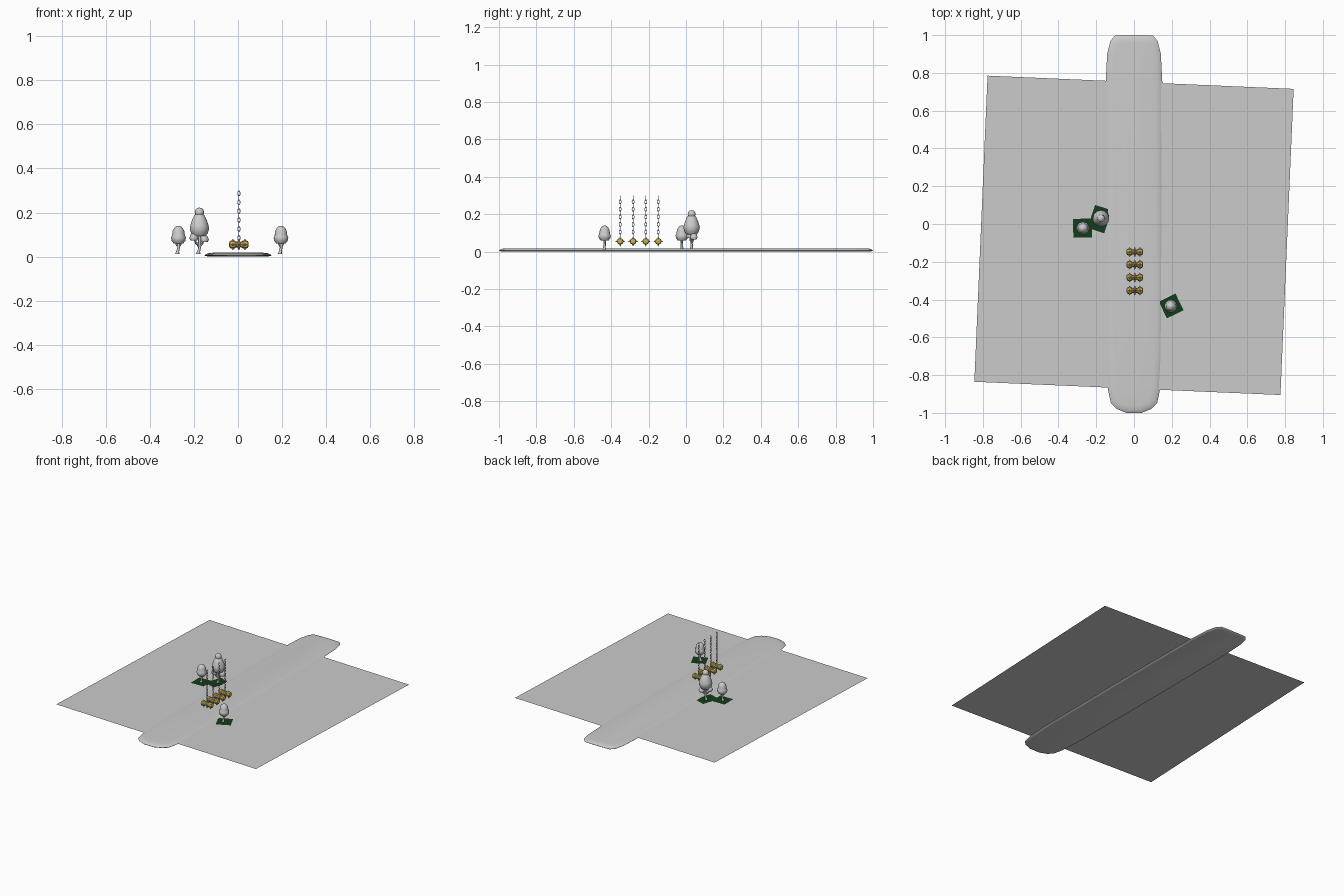
import bpy, bmesh, math
from mathutils import Matrix, Vector

cube = bpy.data.objects.get("Cube")
if cube:
    bpy.data.objects.remove(cube, do_unlink=True)


def material(name, rgb):
    m = bpy.data.materials.new(name)
    m.use_nodes = True
    m.diffuse_color = (*rgb, 1)
    m.node_tree.nodes["Principled BSDF"].inputs["Base Color"].default_value = (*rgb, 1)
    return m


GREY = material("plain grey", (0.6, 0.6, 0.6))
GREEN = material("dark green", (0.006, 0.045, 0.01))
GOLD = material("gold", (0.6, 0.43, 0.09))


def finish(name, bm, mat, smooth=True, angle=50):
    bmesh.ops.recalc_face_normals(bm, faces=bm.faces)
    mesh = bpy.data.meshes.new(name)
    bm.to_mesh(mesh)
    bm.free()
    mesh.materials.append(mat)
    ob = bpy.data.objects.new(name, mesh)
    bpy.context.collection.objects.link(ob)
    if smooth:
        bpy.ops.object.select_all(action='DESELECT')
        ob.select_set(True)
        bpy.context.view_layer.objects.active = ob
        bpy.ops.object.shade_smooth_by_angle(angle=math.radians(angle))
    return ob


def loft(bm, rings):
    """Skin a list of equal point rings and cap both ends."""
    loops = [[bm.verts.new(p) for p in ring] for ring in rings]
    n = len(loops[0])
    for a, b in zip(loops, loops[1:]):
        for i in range(n):
            j = (i + 1) % n
            bm.faces.new((a[i], a[j], b[j], b[i]))
    bm.faces.new(loops[0])
    bm.faces.new(loops[-1])


def lathe(bm, profile, matrix, sides):
    loft(bm, [[matrix @ Vector((r * math.cos(t), r * math.sin(t), z))
               for t in (math.tau * i / sides for i in range(sides))]
              for r, z in profile])


def limb(bm, points, radii, sides=8):
    """Tapered trunk or branch with level cross-sections."""
    loft(bm, [[Vector(p) + Vector((r * math.cos(t), r * math.sin(t), 0))
               for t in (math.tau * i / sides for i in range(sides))]
              for p, r in zip(points, radii)])


def square(name, x, y, z, w, d, turn, mat):
    bm = bmesh.new()
    m = Matrix.Translation((x, y, z)) @ Matrix.Rotation(math.radians(turn), 4, 'Z')
    bm.faces.new([bm.verts.new(m @ Vector((sx * w / 2, sy * d / 2, 0)))
                  for sx, sy in ((-1, -1), (1, -1), (1, 1), (-1, 1))])
    return finish(name, bm, mat, smooth=False)


# Ground sheet, slightly turned
GROUND = 0.011
square("ground", 0, -0.06, GROUND, 1.622, 1.622, -2.47, GREY)

# Long rounded walkway slab
half = [(0.04, -1.0), (0.09, -0.98), (0.122, -0.95), (0.137, -0.88), (0.147, -0.7),
        (0.152, 0), (0.15, 0.75), (0.142, 0.9), (0.125, 0.97), (0.1, 0.997), (0.06, 1.0)]
outline = half + [(-x, y) for x, y in reversed(half)]
bm = bmesh.new()
loft(bm, [[(x * (1 - d / 0.15), y * (1 - d), z) for x, y in outline]
          for d, z in ((0.02, 0), (0.004, 0.003), (0, 0.007), (0.008, 0.012),
                       (0.02, 0.016), (0.04, 0.018))])
finish("walkway", bm, GREY, angle=60)

# Crown shapes: radius and height, from bottom to tip
ROUND_CROWN = [(0.008, 0.066), (0.022, 0.06), (0.031, 0.072), (0.034, 0.086), (0.03, 0.094),
               (0.028, 0.103), (0.026, 0.118), (0.019, 0.131), (0.01, 0.138), (0.002, 0.14)]
TALL_CROWN = [(0.01, 0.1), (0.028, 0.093), (0.038, 0.106), (0.044, 0.128), (0.041, 0.143),
              (0.034, 0.165), (0.023, 0.188), (0.019, 0.192), (0.021, 0.2), (0.019, 0.211),
              (0.011, 0.22), (0.002, 0.222)]
TUFT = [(0.004, -0.01), (0.016, -0.014), (0.021, -0.004), (0.018, 0.004),
        (0.014, 0.013), (0.002, 0.02)]


def tree(name, x, y, crown, turn):
    base = Matrix.Translation((x, y, 0)) @ Matrix.Rotation(math.radians(turn), 4, 'Z')
    bm = bmesh.new()
    lathe(bm, crown, base, 12)
    finish(name + "_crown", bm, GREY)
    top = crown[0][1] + 0.008
    bm = bmesh.new()
    limb(bm, [base @ Vector(p) for p in ((-0.006, 0, GROUND), (-0.004, 0, 0.022),
                                         (0.001, 0, 0.042), (0, 0, top))],
         (0.011, 0.007, 0.006, 0.007))
    for s in (-1, 1):
        limb(bm, [base @ Vector(p) for p in ((0, 0, 0.04), (s * 0.009, 0, 0.054),
                                             (s * 0.014, 0, 0.068))], (0.005, 0.004, 0.003))
    finish(name + "_trunk", bm, GREY)
    return base


def tufts(name, base, places):
    bm = bmesh.new()
    for x, y, z in places:
        lathe(bm, TUFT, base @ Matrix.Translation((x, y, z)), 10)
        limb(bm, [base @ Vector(p) for p in ((0, 0, 0.045), (x * 0.6, y * 0.6, 0.058),
                                             (x, y, z - 0.006))], (0.005, 0.004, 0.003))
    finish(name, bm, GREY)


# Three trees, each on a green patch
tree("left_round_tree", 0.195, -0.435, ROUND_CROWN, 20)
tree("right_round_tree", -0.27, -0.022, ROUND_CROWN, 0)
tall = tree("tall_tree", -0.175, 0.03, TALL_CROWN, 0)
tufts("tall_tree_tufts", tall, ((-0.025, -0.01, 0.088), (0.022, 0.012, 0.08)))
square("left_tree_patch", 0.197, -0.434, GROUND + 0.002, 0.098, 0.098, 26, GREEN)
square("right_tree_patch", -0.272, -0.022, GROUND + 0.002, 0.1, 0.1, 1, GREEN)
square("tall_tree_patch", -0.182, 0.026, GROUND + 0.003, 0.092, 0.128, -18, GREEN)


# Hanging lamps: gold barrel, spikes and a chain of links
def chain_link(bm, centre, turn, ring=12, tube=5):
    m = Matrix.Translation(centre) @ Matrix.Rotation(turn, 4, 'Z')
    verts = []
    for i in range(ring):
        a = math.tau * i / ring
        loop = []
        for j in range(tube):
            b = math.tau * j / tube
            r = 1 + 0.3 * math.cos(b)
            loop.append(bm.verts.new(m @ Vector((0.0055 * r * math.cos(a), 0.0016 * math.sin(b),
                                                 0.0105 * r * math.sin(a)))))
        verts.append(loop)
    for i in range(ring):
        a, b = verts[i], verts[(i + 1) % ring]
        for j in range(tube):
            k = (j + 1) % tube
            bm.faces.new((a[j], a[k], b[k], b[j]))


BARREL = [(0.008, -0.044), (0.015, -0.041), (0.018, -0.035), (0.018, -0.018), (0.014, -0.014),
          (0.012, -0.008), (0.016, -0.004)]
BARREL += [(r, -z) for r, z in reversed(BARREL)]
X, Z, LINKS = 0.004, 0.055, 11
for n, y in enumerate((-0.148, -0.215, -0.283, -0.352), 1):
    centre = Matrix.Translation((X, y, Z))
    bm = bmesh.new()
    lathe(bm, BARREL, centre @ Matrix.Rotation(math.pi / 2, 4, 'Y'), 8)
    finish(f"lamp_{n}_barrel", bm, GOLD, angle=30)

    bm = bmesh.new()
    for dx in (-0.027, 0, 0.027):
        for q in range(4):
            turn = Matrix.Rotation(q * math.pi / 2, 4, 'X')
            lathe(bm, [(0.006, 0.011), (0.005, 0.019), (0.0008, 0.026)],
                  centre @ Matrix.Translation((dx, 0, 0)) @ turn, 6)
    finish(f"lamp_{n}_spikes", bm, GREY)

    bm = bmesh.new()
    for i in range(LINKS):
        chain_link(bm, (X, y, 0.085 + i * 0.0202), (i % 2) * math.pi / 2)
    finish(f"lamp_{n}_chain", bm, GREY)
